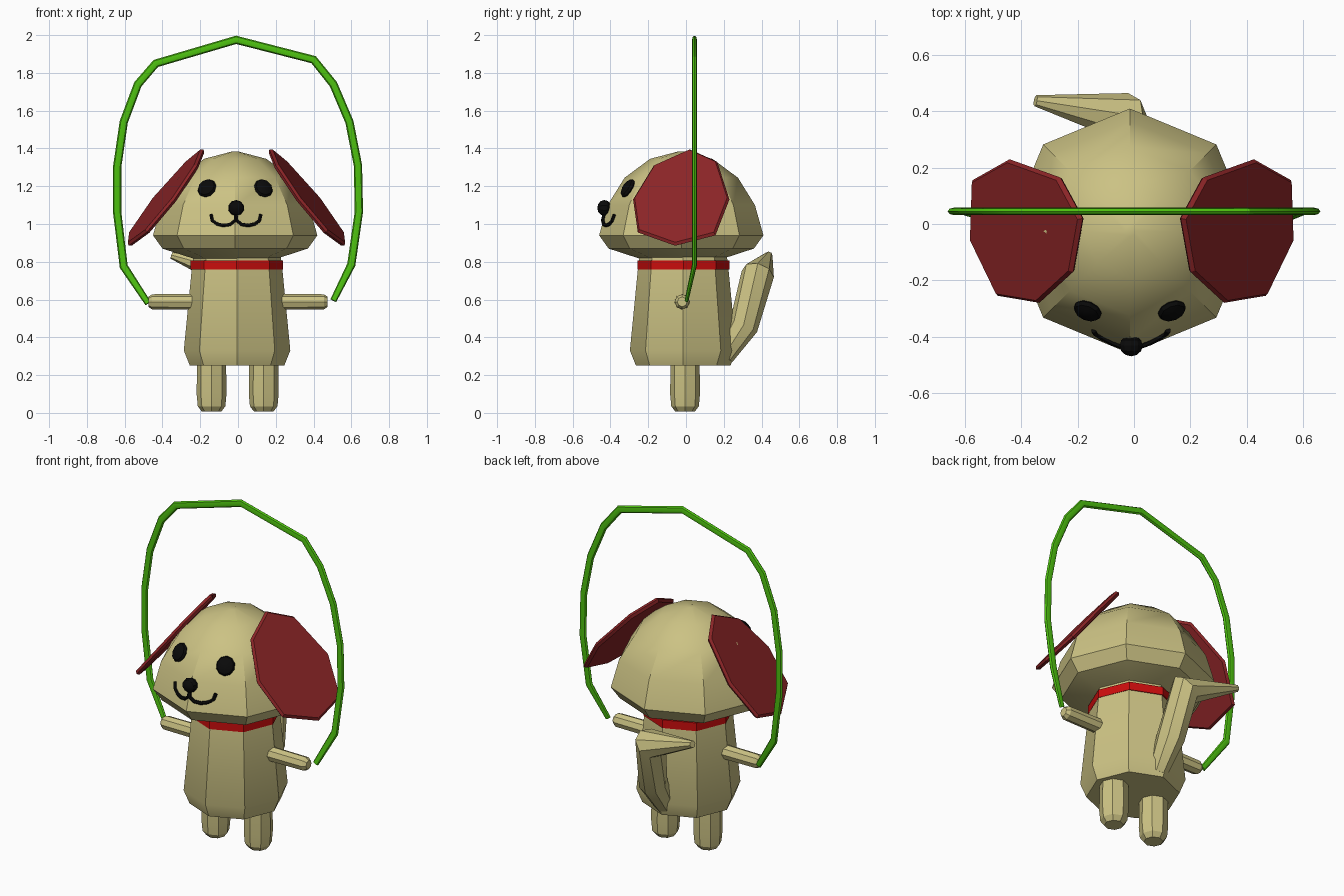
import bpy, bmesh, math
from mathutils import Vector

cube = bpy.data.objects.get("Cube")
if cube:
    bpy.data.objects.remove(cube, do_unlink=True)


def material(name, rgb):
    m = bpy.data.materials.new(name)
    m.use_nodes = True
    m.diffuse_color = (*rgb, 1)
    m.node_tree.nodes["Principled BSDF"].inputs["Base Color"].default_value = (*rgb, 1)
    return m


TAN = material("tan_fur", (0.60, 0.54, 0.23))
MAROON = material("maroon_ear", (0.26, 0.018, 0.020))
RED = material("red_collar", (0.60, 0.004, 0.004))
GREEN = material("green_rope", (0.075, 0.53, 0.005))
BLACK = material("black_face", (0.003, 0.003, 0.003))


def finish(name, bm, mat):
    bmesh.ops.recalc_face_normals(bm, faces=bm.faces)
    me = bpy.data.meshes.new(name)
    bm.to_mesh(me)
    bm.free()
    ob = bpy.data.objects.new(name, me)
    bpy.context.collection.objects.link(ob)
    me.materials.append(mat)
    bpy.ops.object.select_all(action='DESELECT')
    ob.select_set(True)
    bpy.context.view_layer.objects.active = ob
    bpy.ops.object.shade_smooth_by_angle(angle=math.radians(30))
    return ob


def loft(name, rings, mat):
    """Skin a list of equal-sized point rings and cap both ends."""
    bm = bmesh.new()
    loops = [[bm.verts.new(p) for p in r] for r in rings]
    n = len(loops[0])
    for a, b in zip(loops, loops[1:]):
        for i in range(n):
            j = (i + 1) % n
            bm.faces.new((a[i], a[j], b[j], b[i]))
    bm.faces.new(loops[0])
    bm.faces.new(loops[-1])
    return finish(name, bm, mat)


def ring(center, u, v, n=8):
    c = Vector(center)
    return [c + u * math.cos(2 * math.pi * i / n) + v * math.sin(2 * math.pi * i / n)
            for i in range(n)]


X, Y, Z = Vector((1, 0, 0)), Vector((0, 1, 0)), Vector((0, 0, 1))


def lathe(name, x, y, profile, mat):
    """Eight-sided upright form from (radius, height) pairs."""
    return loft(name, [ring((x, y, z), X * r, Y * r) for r, z in profile], mat)


def tube(name, points, radii, mat, side=Y, flat=1.0, n=8):
    """Sweep along a path; flat scales the section along the side axis."""
    pts = [Vector(p) for p in points]
    rings = []
    for i, p in enumerate(pts):
        t0 = (p - pts[i - 1]).normalized() if i else None
        t1 = (pts[i + 1] - p).normalized() if i < len(pts) - 1 else None
        t = ((t0 or t1) + (t1 or t0)).normalized()
        s = (side - t * side.dot(t)).normalized()
        rings.append(ring(p, s * radii[i] * flat, t.cross(s) * radii[i], n))
    return loft(name, rings, mat)


# Head, an eight-sided dome
HX, HY = -0.015, -0.025
DOME = [(0.435, 0.94), (0.39, 1.10), (0.30, 1.245), (0.165, 1.345), (0.02, 1.383)]
lathe("head", HX, HY, [(0.20, 0.81), (0.385, 0.87)] + DOME, TAN)


def face_y(x, z):
    """Front surface of the head at x, z."""
    for (r0, z0), (r1, z1) in zip(DOME, DOME[1:]):
        if z0 <= z <= z1:
            r = r0 + (r1 - r0) * (z - z0) / (z1 - z0)
            return HY - r + abs(x - HX) * math.tan(math.radians(22.5))


# Body and collar
lathe("body", -0.005, -0.015, [(0.25, 0.25), (0.282, 0.33), (0.238, 0.78), (0.23, 0.84)], TAN)
lathe("collar", -0.007, -0.013, [(0.244, 0.76), (0.244, 0.808)], RED)

# Arms and legs
for side, s in (("right", -1), ("left", 1)):
    loft(side + "_arm", [ring((s * a, -0.02, 0.588), Y * r, Z * r)
                         for a, r in ((0.18, 0.042), (0.455, 0.040), (0.475, 0.026))], TAN)
    lathe(side + "_leg", s * 0.138 - 0.002, -0.005,
          [(0.052, 0.008), (0.073, 0.035), (0.079, 0.10), (0.077, 0.27)], TAN)

# Tail, bending sideways to a narrow tip
tube("tail", [(0.0, 0.20, 0.30), (0.0, 0.305, 0.46), (-0.035, 0.38, 0.735), (-0.35, 0.438, 0.835)],
     [0.055, 0.078, 0.088, 0.020], TAN)

# Ears, flat tilted octagonal plates
EAR = [(0.166, 0.02, 1.395), (0.245, 0.165, 1.33), (0.426, 0.23, 1.13), (0.557, 0.156, 0.94),
       (0.564, -0.057, 0.885), (0.468, -0.255, 0.955), (0.32, -0.28, 1.13), (0.20, -0.17, 1.31)]
for side, s in (("left", 1), ("right", -1)):
    pts = [Vector((s * (x + 0.008) - 0.008, y, z)) for x, y, z in EAR]
    mid = sum(pts, Vector()) / 8
    nrm = sum(((pts[i] - mid).cross(pts[(i + 1) % 8] - mid) for i in range(8)), Vector()).normalized()
    loft(side + "_ear", [[mid + (p - mid) * k + nrm * d for p in pts]
                         for k, d in ((0.96, -0.014), (1.0, 0.0), (0.96, 0.014))], MAROON)


def bead(name, center, u, v, w, mat):
    """Squashed faceted ball with half-axes u, v, w."""
    bm = bmesh.new()
    bmesh.ops.create_uvsphere(bm, u_segments=10, v_segments=6, radius=1)
    for p in bm.verts:
        p.co = Vector(center) + u * p.co.x + v * p.co.y + w * p.co.z
    return finish(name, bm, mat)


# Eyes lie on the two front head facets
for side, s in (("right", -1), ("left", 1)):
    ex, ez = HX + s * 0.147, 1.185
    tilt, az = math.radians(32), math.radians(22.5)
    out = Vector((s * math.sin(az), -math.cos(az), 0))
    across = Vector((math.cos(az), s * math.sin(az), 0))
    w = out * math.cos(tilt) + Z * math.sin(tilt)
    up = Z * math.cos(tilt) - out * math.sin(tilt)
    c = Vector((ex, face_y(ex, ez), ez)) + w * 0.008
    bead(side + "_eye", c, across * 0.052, up * 0.055, w * 0.025, BLACK)

# Nose
bead("nose", (-0.01, -0.432, 1.085), X * 0.043, Z * 0.042, Y * 0.038, BLACK)

# Mouth, two curls hugging the face
MOUTH = [(0.0, 1.06), (0.003, 1.02), (0.03, 0.998), (0.065, 0.992),
         (0.10, 1.0), (0.125, 1.018), (0.132, 1.05)]
for side, s in (("right", -1), ("left", 1)):
    path = [(HX + 0.004 + s * x, face_y(HX + s * x, z) - 0.004, z) for x, z in MOUTH]
    tube(side + "_mouth", path, [0.010] * len(path), BLACK, n=6)

# Skipping rope arching over the head from hand to hand
ROPE = [(-0.476, 0.58), (-0.605, 0.775), (-0.64, 1.065), (-0.64, 1.30), (-0.605, 1.54),
        (-0.53, 1.74), (-0.435, 1.85), (-0.01, 1.975), (0.40, 1.87), (0.505, 1.74),
        (0.59, 1.54), (0.635, 1.31), (0.64, 1.065), (0.60, 0.785), (0.505, 0.595)]
path = [(x, 0.003 if z < 0.6 else 0.045, z) for x, z in ROPE]
tube("skipping_rope", path, [0.017] + [0.022] * 13 + [0.017], GREEN, flat=0.6)
